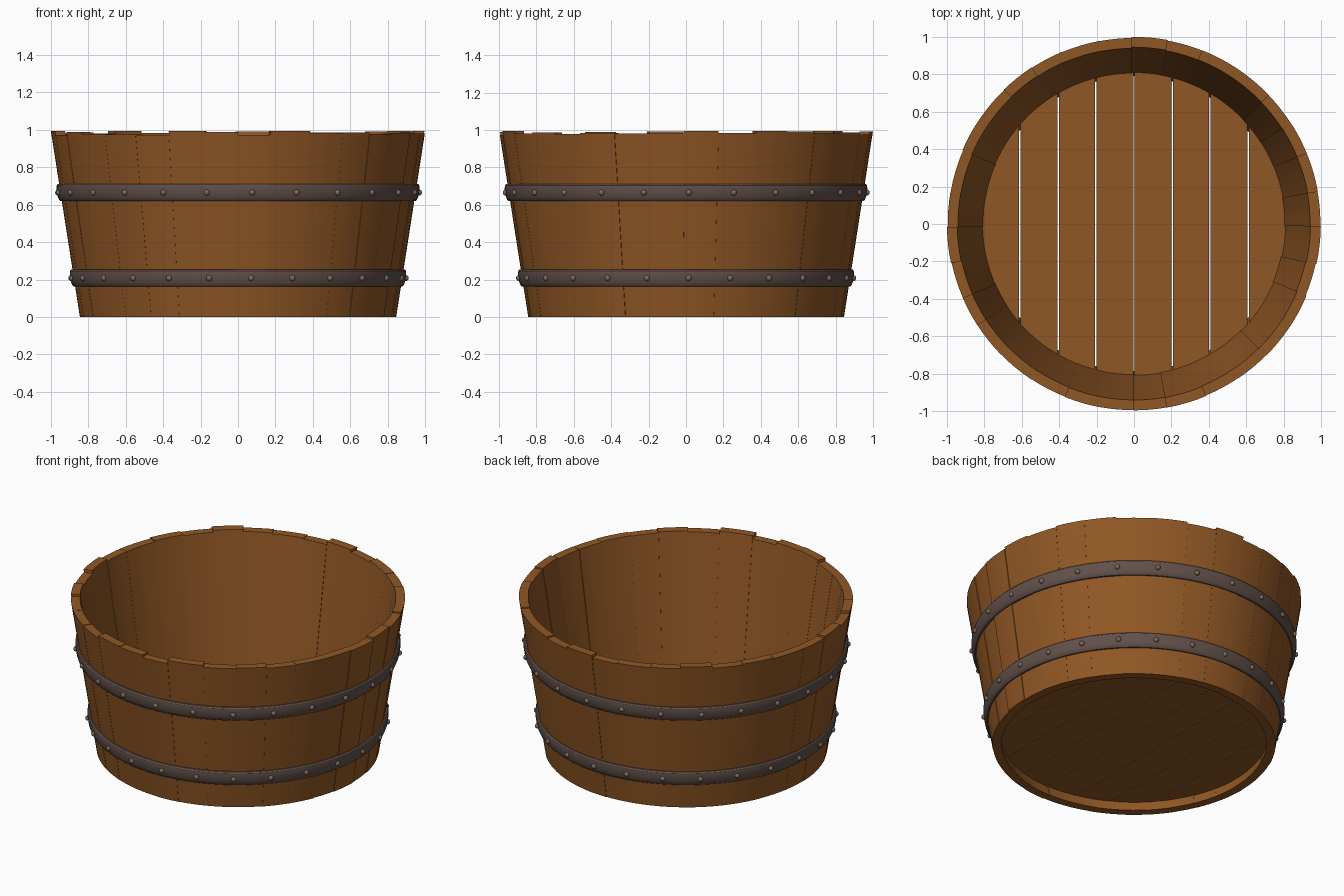
import bpy, bmesh, math, random
from mathutils import Matrix, Vector

random.seed(4)
cube = bpy.data.objects.get("Cube")
if cube:
    bpy.data.objects.remove(cube)

STAVES = 32
RIVETS = 25
WALL = 0.055


def material(name, rgb, roughness):
    m = bpy.data.materials.new(name)
    m.use_nodes = True
    m.diffuse_color = (*rgb, 1)
    bsdf = m.node_tree.nodes["Principled BSDF"]
    bsdf.inputs["Base Color"].default_value = (*rgb, 1)
    bsdf.inputs["Roughness"].default_value = roughness
    return m


wood = material("warm wood", (0.28, 0.095, 0.018), 0.8)
iron = material("dark iron", (0.12, 0.08, 0.068), 0.6)
rivet_metal = material("rivet metal", (0.2, 0.14, 0.105), 0.6)


def finish(bm, name, mat):
    bmesh.ops.recalc_face_normals(bm, faces=bm.faces)
    mesh = bpy.data.meshes.new(name)
    bm.to_mesh(mesh)
    bm.free()
    mesh.materials.append(mat)
    obj = bpy.data.objects.new(name, mesh)
    bpy.context.collection.objects.link(obj)
    bpy.ops.object.select_all(action="DESELECT")
    bpy.context.view_layer.objects.active = obj
    obj.select_set(True)
    bpy.ops.object.shade_smooth_by_angle(angle=math.radians(30))
    return obj


def outer_radius(z):
    return 0.845 + 0.156 * z


def polar(r, a, z):
    return Vector((r * math.cos(a), r * math.sin(a), z))


def sweep(bm, sections, closed):
    """Skin a row of matching cross-sections, as a ring or with end caps."""
    rows = [[bm.verts.new(p) for p in s] for s in sections]
    pairs = list(zip(rows, rows[1:]))
    if closed:
        pairs.append((rows[-1], rows[0]))
    else:
        bm.faces.new(rows[0])
        bm.faces.new(rows[-1])
    for a, b in pairs:
        for i in range(len(a)):
            j = (i + 1) % len(a)
            bm.faces.new((a[i], a[j], b[j], b[i]))


# Wall staves, with uneven widths, heights and a slight radial offset
step = 2 * math.pi / STAVES
edges = [k * step + random.uniform(-0.025, 0.025) for k in range(STAVES)]
edges[STAVES * 3 // 4] = -math.pi / 2 + 2 * math.pi
edges.append(edges[0] + 2 * math.pi)
bm = bmesh.new()
for a0, a1 in zip(edges, edges[1:]):
    height = random.uniform(0.972, 0.995)
    inset = random.uniform(0, 0.005)
    sections = []
    for i in range(5):
        a = a0 + (a1 - a0) * i / 4
        low, high = outer_radius(0) - inset, outer_radius(height) - inset
        sections.append([polar(low - WALL, a, 0), polar(low, a, 0),
                         polar(high, a, height), polar(high - WALL, a, height)])
    sweep(bm, sections, False)
finish(bm, "wall_staves", wood)

# Floor boards, trimmed to the round and separated by narrow gaps
R, GAP = 0.82, 0.004
cuts = [-R, -0.61, -0.405, -0.203, 0, 0.203, 0.405, 0.61, R]
bm = bmesh.new()
for x0, x1 in zip(cuts, cuts[1:]):
    x0, x1 = x0 + GAP, x1 - GAP
    sections = []
    for i in range(13):
        x = x0 + (x1 - x0) * i / 12
        y = math.sqrt(R * R - x * x)
        sections.append([Vector((x, s * y, z)) for s, z in
                         ((-1, 0.06), (1, 0.06), (1, 0.125), (-1, 0.125))])
    sweep(bm, sections, False)
finish(bm, "floor_boards", wood)

# Rounded hoops with a row of domed rivets on each
profile = [(-0.046, -0.01), (-0.046, 0.006), (-0.039, 0.013), (-0.02, 0.018),
           (0.02, 0.018), (0.039, 0.013), (0.046, 0.006), (0.046, -0.01)]
for name, z in (("lower", 0.208), ("upper", 0.665)):
    bm = bmesh.new()
    rings = []
    for k in range(96):
        a = 2 * math.pi * k / 96
        rings.append([polar(outer_radius(z + dz) + dr, a, z + dz) for dz, dr in profile])
    sweep(bm, rings, True)
    finish(bm, name + "_hoop", iron)

    bm = bmesh.new()
    for k in range(RIVETS):
        a = math.radians(0.9) + 2 * math.pi * k / RIVETS
        place = Matrix.Translation(polar(outer_radius(z) + 0.018, a, z))
        bmesh.ops.create_uvsphere(bm, u_segments=12, v_segments=8, radius=0.016, matrix=place)
    finish(bm, name + "_rivets", rivet_metal)
